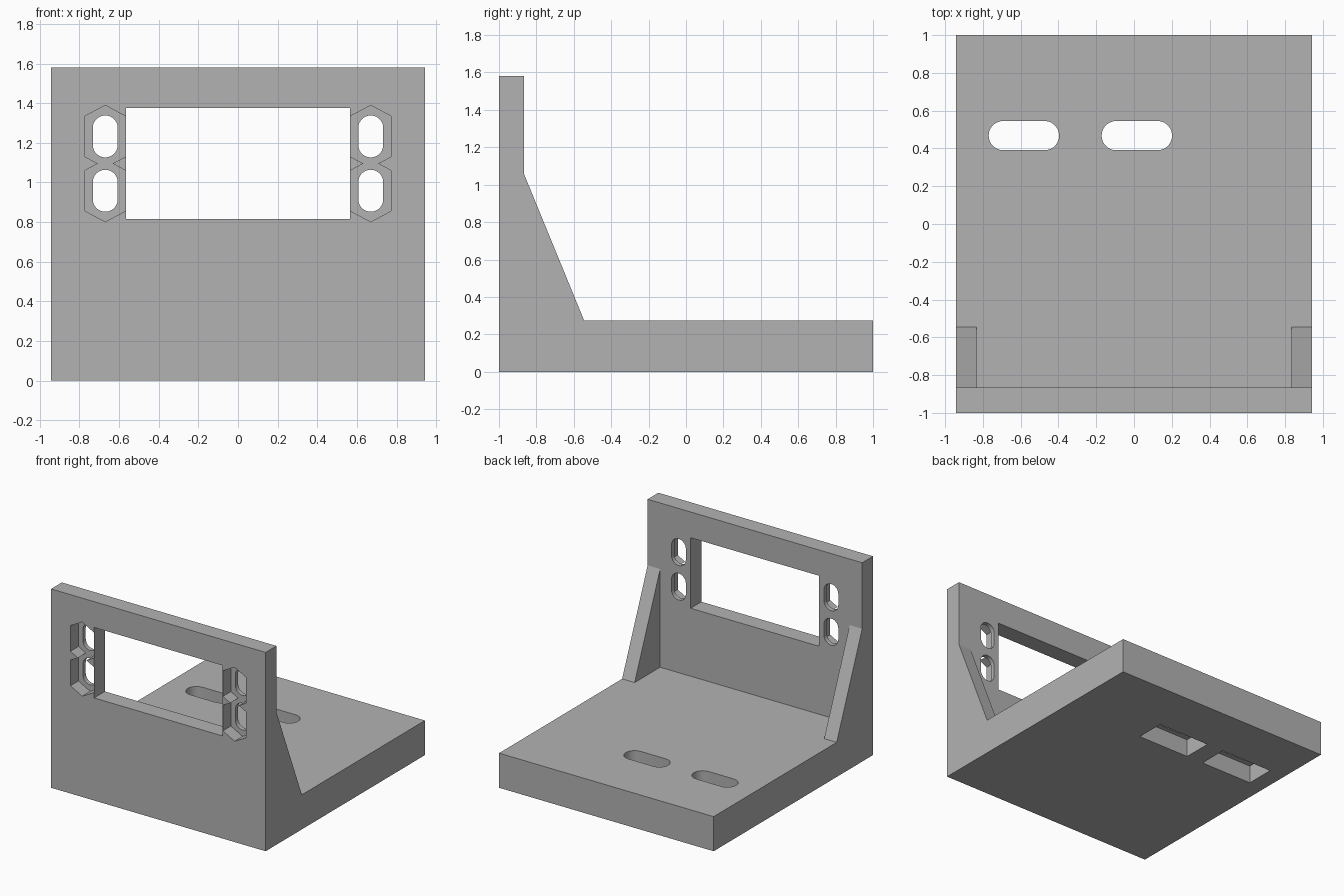
import bpy
import bmesh
import math

if "Cube" in bpy.data.objects:
    bpy.data.objects.remove(bpy.data.objects["Cube"], do_unlink=True)

HALF_W = 0.943      # half width of the bracket
WALL_BACK = -0.865  # inner face of the upright
FLOOR = 0.275       # top of the base plate
RIB_IN = 0.833      # inner face of the side ribs

grey = bpy.data.materials.new("plain grey")
grey.use_nodes = True
grey.diffuse_color = (0.45, 0.45, 0.45, 1)
grey.node_tree.nodes["Principled BSDF"].inputs["Base Color"].default_value = grey.diffuse_color

PLACE = {
    "x": lambda a, b, t: (t, a, b),
    "y": lambda a, b, t: (a, t, b),
    "z": lambda a, b, t: (a, b, t),
}


def prism(name, outline, axis, lo, hi):
    """Solid made by extruding a 2D outline along an axis."""
    bm = bmesh.new()
    ends = [[bm.verts.new(PLACE[axis](a, b, t)) for a, b in outline] for t in (lo, hi)]
    for ring in ends:
        bm.faces.new(ring)
    n = len(outline)
    for i in range(n):
        j = (i + 1) % n
        bm.faces.new((ends[0][i], ends[0][j], ends[1][j], ends[1][i]))
    bmesh.ops.recalc_face_normals(bm, faces=bm.faces)
    mesh = bpy.data.meshes.new(name)
    bm.to_mesh(mesh)
    bm.free()
    mesh.materials.append(grey)
    obj = bpy.data.objects.new(name, mesh)
    bpy.context.collection.objects.link(obj)
    return obj


def rect(cx, cy, hx, hy):
    return [(cx - hx, cy - hy), (cx + hx, cy - hy), (cx + hx, cy + hy), (cx - hx, cy + hy)]


def slot(cx, cy, radius, dx, dy, steps=14):
    """Rounded slot whose end centres lie at plus and minus (dx, dy)."""
    start = math.atan2(dy, dx) - math.pi / 2
    pts = []
    for side in (1, -1):
        for i in range(steps + 1):
            a = start + math.pi * i / steps + (math.pi if side < 0 else 0)
            pts.append((cx + side * dx + radius * math.cos(a),
                        cy + side * dy + radius * math.sin(a)))
    return pts


def long_hexagon(cx, cz, hx, shoulder, tip):
    return [(cx, cz - tip), (cx + hx, cz - shoulder), (cx + hx, cz + shoulder),
            (cx, cz + tip), (cx - hx, cz + shoulder), (cx - hx, cz - shoulder)]


# Side outline across the full width, including the sloped ribs
outline = [(-1, 0), (1, 0), (1, FLOOR), (-0.545, FLOOR),
           (WALL_BACK, 1.055), (WALL_BACK, 1.58), (-1, 1.58)]
bracket = prism("mounting_bracket", outline, "x", -HALF_W, HALF_W)

# Space between the ribs
cutters = [prism("rib_gap_cutter",
                 [(WALL_BACK, FLOOR), (-0.4, FLOOR), (-0.4, 1.2), (WALL_BACK, 1.2)],
                 "x", -RIB_IN, RIB_IN)]

# Window in the upright
cutters.append(prism("window_cutter", rect(0, 1.095, 0.5645, 0.28), "y", -1.2, -0.7))

# Screw slots with long hexagonal nut pockets on the front
for x in (-0.67, 0.67):
    for z in (0.958, 1.232):
        cutters.append(prism("nut_pocket_cutter",
                             long_hexagon(x, z, 0.1025, 0.102, 0.157), "y", -1.2, -0.9))
        cutters.append(prism("screw_slot_cutter",
                             slot(x, z, 0.063, 0, 0.043), "y", -1.3, -0.7))

# Base slots with rectangular recesses underneath
for x in (-0.583, 0.015):
    cutters.append(prism("base_recess_cutter", rect(x, 0.468, 0.225, 0.115), "z", -0.2, 0.14))
    cutters.append(prism("base_slot_cutter", slot(x, 0.468, 0.0775, 0.109, 0), "z", -0.3, 0.5))

for cutter in cutters:
    cutter.hide_render = True
    mod = bracket.modifiers.new(cutter.name, "BOOLEAN")
    mod.operation = "DIFFERENCE"
    mod.solver = "EXACT"
    mod.object = cutter

# Bake the cuts and drop the cutters
graph = bpy.context.evaluated_depsgraph_get()
baked = bpy.data.meshes.new_from_object(bracket.evaluated_get(graph))
bracket.modifiers.clear()
bracket.data = baked
for cutter in cutters:
    bpy.data.objects.remove(cutter, do_unlink=True)

# Smooth slot ends, crisp edges elsewhere
bpy.ops.object.select_all(action="DESELECT")
bracket.select_set(True)
bpy.context.view_layer.objects.active = bracket
bpy.ops.object.shade_smooth_by_angle(angle=math.radians(20))
